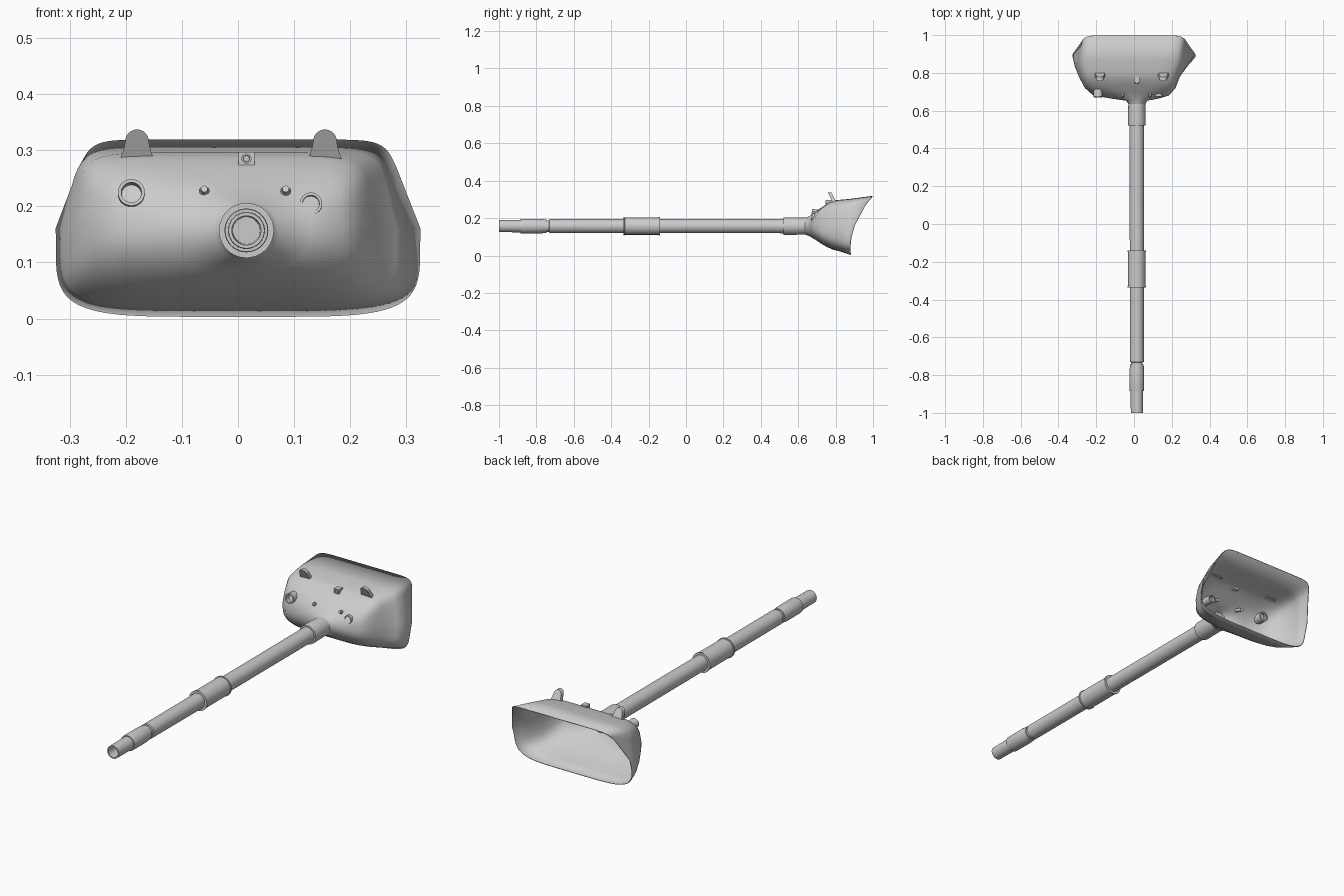
import bpy, bmesh, math
from mathutils import Vector

if "Cube" in bpy.data.objects:
    bpy.data.objects.remove(bpy.data.objects["Cube"])

grey = bpy.data.materials.new("light grey plastic")
grey.diffuse_color = (0.6, 0.6, 0.6, 1)
grey.use_nodes = True
grey.node_tree.nodes["Principled BSDF"].inputs["Base Color"].default_value = grey.diffuse_color
CX, CZ = 0.015, 0.157  # axis of the tube


def finish(name, bm, smooth=35):
    bmesh.ops.recalc_face_normals(bm, faces=bm.faces)
    me = bpy.data.meshes.new(name)
    bm.to_mesh(me)
    bm.free()
    me.materials.append(grey)
    ob = bpy.data.objects.new(name, me)
    bpy.context.collection.objects.link(ob)
    bpy.ops.object.select_all(action='DESELECT')
    ob.select_set(True)
    bpy.context.view_layer.objects.active = ob
    bpy.ops.object.shade_smooth_by_angle(angle=math.radians(smooth))
    return ob


def loft(bm, rings, cap_start=False, cap_end=False):
    loops = [[bm.verts.new(p) for p in r] for r in rings]
    n = len(loops[0])
    for a, b in zip(loops, loops[1:]):
        for i in range(n):
            j = (i + 1) % n
            bm.faces.new((a[i], a[j], b[j], b[i]))
    if cap_start:
        bm.faces.new(loops[0])
    if cap_end:
        bm.faces.new(loops[-1])


def lathe(name, origin, axis, profile, seg=32, cap_start=False, cap_end=False):
    """Turn (distance, radius) pairs around an axis."""
    q = Vector((0, 0, 1)).rotation_difference(Vector(axis).normalized())
    rings = []
    for d, r in profile:
        rings.append([Vector(origin) + q @ Vector((r * math.cos(a), r * math.sin(a), d))
                      for a in (2 * math.pi * i / seg for i in range(seg))])
    bm = bmesh.new()
    loft(bm, rings, cap_start, cap_end)
    return finish(name, bm)


# Handle tube: hollow tip, stepped collars, neck socket
lathe("handle_tube", (CX, 0, CZ), (0, 1, 0), [
    (-0.90, 0.024), (-1.0, 0.026), (-1.0, 0.032), (-0.885, 0.033), (-0.885, 0.038), (-0.88, 0.039),
    (-0.78, 0.039), (-0.745, 0.036), (-0.745, 0.031), (-0.732, 0.031), (-0.73, 0.037),
    (0.56, 0.038)], 40, cap_start=True, cap_end=True)
lathe("middle_collar", (CX, 0, CZ), (0, 1, 0), [
    (-0.335, 0.036), (-0.335, 0.049), (-0.328, 0.049), (-0.327, 0.046), (-0.148, 0.046),
    (-0.147, 0.049), (-0.14, 0.049), (-0.14, 0.036)], 40)
lathe("neck_socket", (CX, 0, CZ), (0, 1, 0), [
    (0.522, 0.036), (0.522, 0.046), (0.53, 0.047), (0.65, 0.045)], 40, cap_end=True)


def spow(c, e):
    return math.copysign(abs(c) ** e, c)


def section(xl, xr, zb, zt, yb, ym, yt, n_top, n_bot, taper, seg=72):
    """Rounded outline, bowed in y through its bottom, middle and top."""
    pts = []
    for i in range(seg):
        a = 2 * math.pi * i / seg
        e = 2 / (n_top if math.sin(a) > 0 else n_bot)
        u, v = spow(math.cos(a), e), spow(math.sin(a), e)
        u *= 1 - taper * max(0, v)
        t = (v + 1) / 2
        y = yb * 2 * (t - .5) * (t - 1) + ym * 4 * t * (1 - t) + yt * 2 * t * (t - .5)
        pts.append(((xl + xr) / 2 + u * (xr - xl) / 2, y, zb + t * (zt - zb)))
    return pts


# Head: flared scoop, open at the far end
bm = bmesh.new()
loft(bm, [section(*s) for s in (
    (-0.030, 0.060, 0.112, 0.202, 0.635, 0.635, 0.635, 2, 2, 0),
    (-0.042, 0.072, 0.104, 0.210, 0.660, 0.653, 0.660, 2.2, 2.2, 0),
    (-0.120, 0.130, 0.082, 0.236, 0.695, 0.664, 0.695, 3, 2.6, 0),
    (-0.215, 0.185, 0.062, 0.264, 0.725, 0.680, 0.735, 5, 3.2, 0),
    (-0.260, 0.220, 0.045, 0.286, 0.755, 0.720, 0.768, 6, 4, 0.02),
    (-0.292, 0.243, 0.032, 0.296, 0.785, 0.780, 0.800, 7, 4.5, 0.06),
    (-0.314, 0.282, 0.020, 0.302, 0.830, 0.840, 0.870, 8, 5, 0.11),
    (-0.325, 0.325, 0.003, 0.319, 0.880, 0.900, 0.998, 12, 5, 0.19))], cap_start=True)
head = finish("head_shell", bm, 50)
mod = head.modifiers.new("wall", 'SOLIDIFY')
mod.thickness = 0.004
mod.offset = -1

# Round sockets on the sloped face, reaching through the wall
for name, x, z, r in (("left_socket", -0.19, 0.22, 0.024), ("right_socket", 0.13, 0.20, 0.020)):
    lathe(name, (x, 0.72, z), (0, -1, 0.1), [
        (0.0, 0.7 * r), (0.048, 0.75 * r), (0.048, r), (-0.015, r), (-0.015, 0.7 * r)],
        28, cap_start=True)

# Small pegs between the sockets
for name, x in (("left_peg", -0.06), ("right_peg", 0.085)):
    lathe(name, (x, 0.71, 0.218), (0, -1, 0.35), [
        (-0.02, 0.009), (0.028, 0.009), (0.03, 0.007), (0.04, 0.006)], 16,
        cap_start=True, cap_end=True)

# Upright rounded tabs on the top ridge
for name, x in (("left_tab", -0.18), ("right_tab", 0.155)):
    outline = [(-0.030, 0.282), (-0.023, 0.305)]
    outline += [(-0.021 * math.cos(a), 0.316 + 0.021 * math.sin(a))
                for a in (math.pi * i / 12 for i in range(13))]
    outline += [(0.023, 0.305), (0.030, 0.282)]
    bm = bmesh.new()
    loft(bm, [[(x + u, y - 0.5 * (z - 0.282), z) for u, z in outline] for y in (0.785, 0.805)],
         True, True)
    finish(name, bm)

# Square bracket with a round bore
bm = bmesh.new()
bmesh.ops.create_cube(bm, size=1)
for v in bm.verts:
    v.co = (CX + v.co.x * 0.028, 0.765 + v.co.y * 0.03, 0.285 + v.co.z * 0.024)
finish("bracket_block", bm)
lathe("bracket_bore", (CX, 0.752, 0.285), (0, -1, 0), [
    (0, 0.005), (0.007, 0.006), (0.007, 0.009), (0, 0.009)], 16, cap_start=True)
